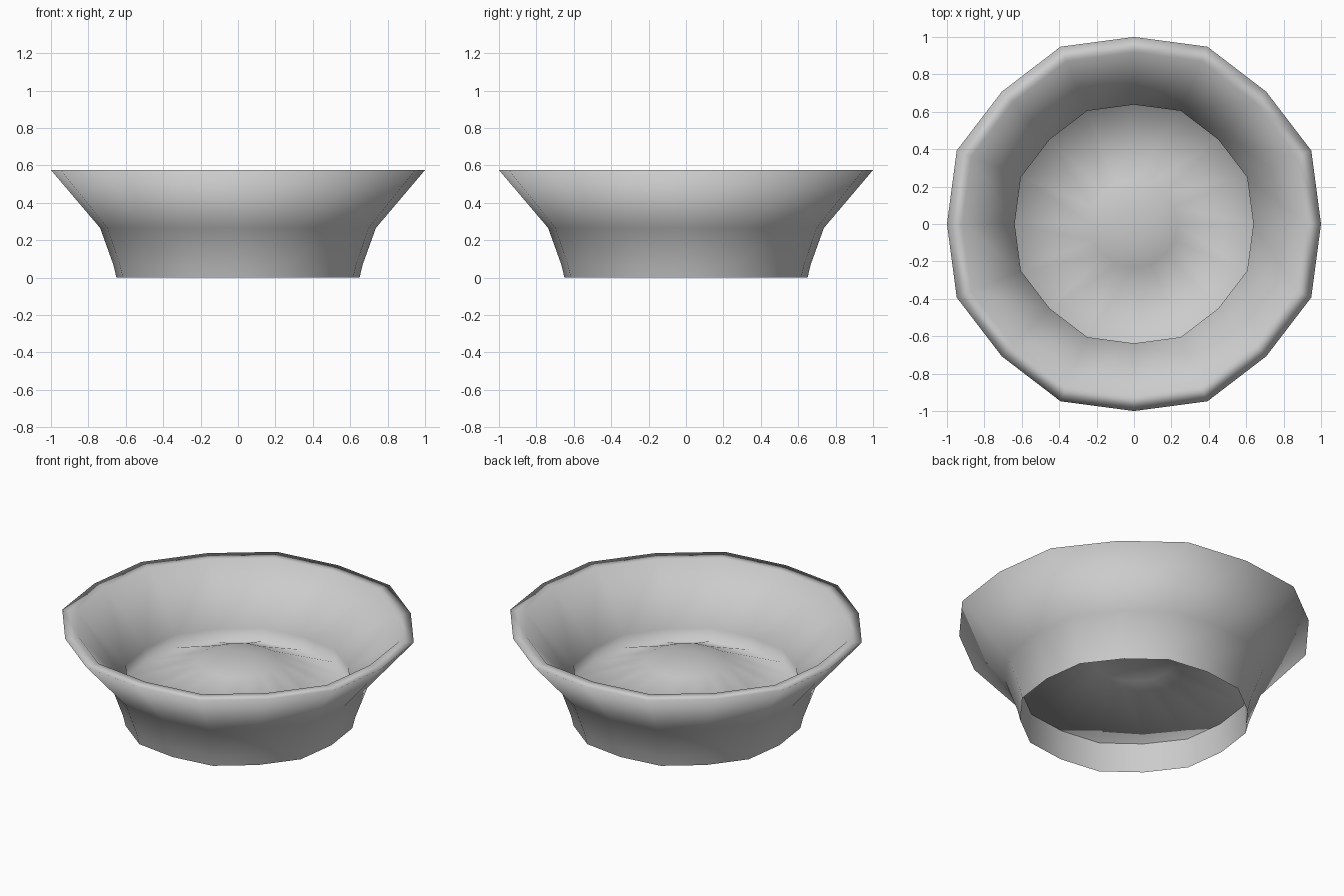
import bpy, bmesh, math

cube = bpy.data.objects.get("Cube")
if cube:
    bpy.data.objects.remove(cube, do_unlink=True)

SIDES = 16
BULGE = 1.026  # every second corner sits slightly further out

mat = bpy.data.materials.new("light_grey")
mat.use_nodes = True
grey = (0.6, 0.6, 0.6, 1)
mat.diffuse_color = grey
mat.node_tree.nodes["Principled BSDF"].inputs["Base Color"].default_value = grey


def lathe(name, profile):
    """Turn a (radius, height) profile into a smooth faceted surface."""
    bm = bmesh.new()
    rings = []
    for r, z in profile:
        if r == 0:
            rings.append([bm.verts.new((0, 0, z))] * SIDES)
            continue
        ring = []
        for i in range(SIDES):
            a = math.tau * i / SIDES
            d = r * (BULGE if i % 2 else 1)
            ring.append(bm.verts.new((d * math.cos(a), d * math.sin(a), z)))
        rings.append(ring)
    for low, high in zip(rings, rings[1:]):
        for i in range(SIDES):
            j = (i + 1) % SIDES
            corners = [low[i], low[j], high[j], high[i]]
            face = bm.faces.new(list(dict.fromkeys(corners)))
            face.smooth = True
    mesh = bpy.data.meshes.new(name)
    bm.to_mesh(mesh)
    bm.free()
    mesh.materials.append(mat)
    obj = bpy.data.objects.new(name, mesh)
    bpy.context.collection.objects.link(obj)
    return obj


# Flared wall, flat rim, inner slope, short upright neck and domed floor
outside = [(0.65, 0), (0.667, 0.07), (0.737, 0.265), (1, 0.575)]
inside = [(0.918, 0.575), (0.638, 0.265), (0.641, 0.182)]
dome = [(0.23, 0.36), (0.1, 0.382), (0, 0.385)]
lathe("bowl", outside + inside + dome)

# Inside of the open foot below the floor
lathe("foot_lining", [(0.641, 0.182), (0.65, 0)])
